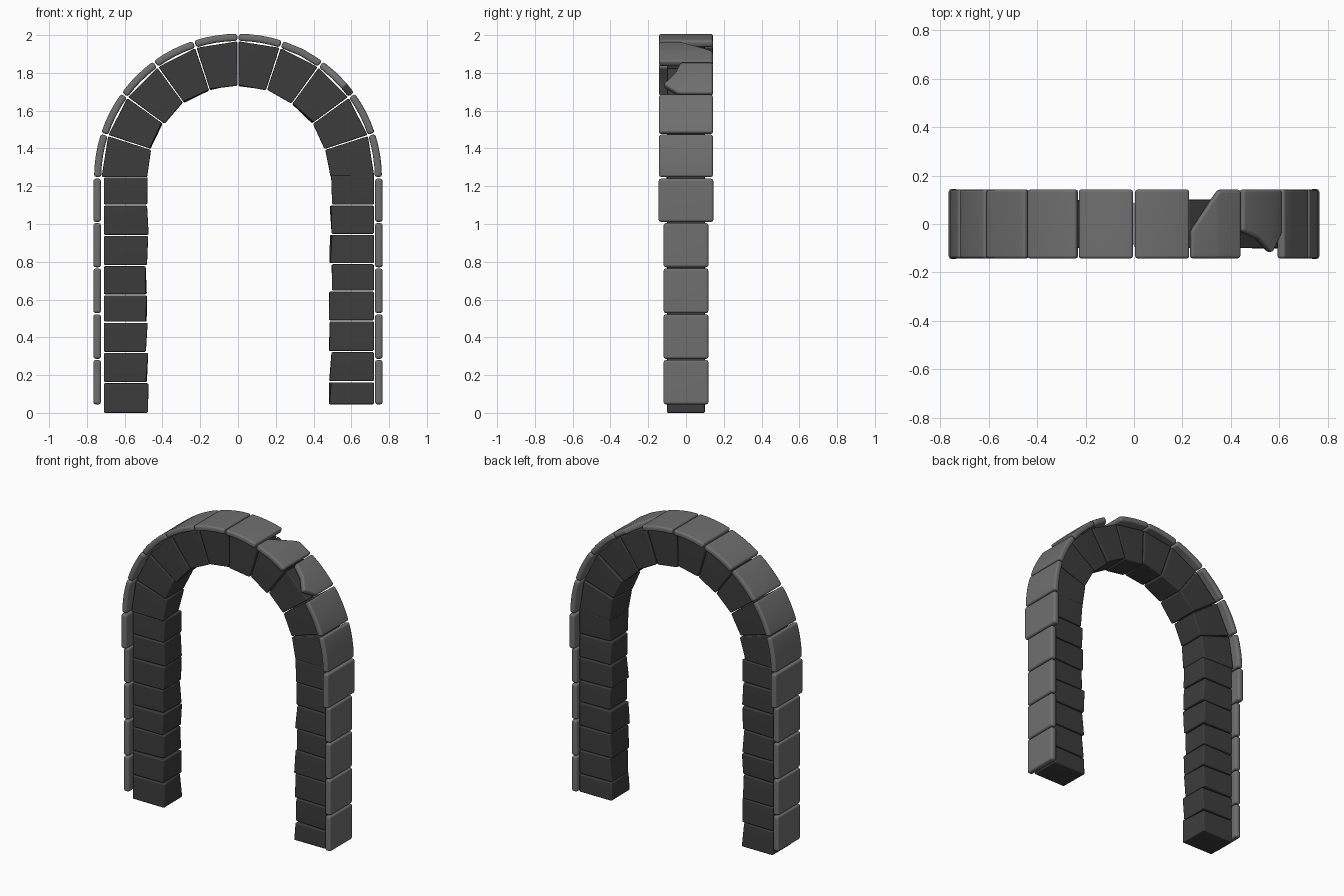
import bpy, bmesh, random
from math import cos, sin, radians

if "Cube" in bpy.data.objects:
    bpy.data.objects.remove(bpy.data.objects["Cube"])

random.seed(4)
SPRING = 1.245  # height where the curve starts


def material(name, v):
    m = bpy.data.materials.new(name)
    m.diffuse_color = (v, v, v, 1)
    m.use_nodes = True
    m.node_tree.nodes["Principled BSDF"].inputs["Base Color"].default_value = m.diffuse_color
    return m


DARK = material("dark_stone", 0.045)
LIGHT = material("light_stone", 0.16)


def on_leg(side):
    return lambda z, r: (side * r, z)


def on_arc(a, r):
    return r * cos(radians(a)), SPRING + r * sin(radians(a))


def block(name, place, cols, r0, r1, bevel, mat, rough=0.0):
    """Loft of (position, front y, back y) columns between radii r0 and r1."""
    bm = bmesh.new()
    rings = []
    for t, ya, yb in cols:
        ring = []
        for r, y in ((r0, ya), (r1, ya), (r1, yb), (r0, yb)):
            if r == r0:  # worn corners on the opening side
                r += random.uniform(-0.2, 1) * rough
                y *= 1 - random.uniform(-0.2, 1) * rough * 9
            x, z = place(t, r)
            ring.append(bm.verts.new((x, y, z)))
        rings.append(ring)
    for a, b in zip(rings, rings[1:]):
        for i in range(4):
            j = (i + 1) % 4
            bm.faces.new((a[i], a[j], b[j], b[i]))
    bm.faces.new(rings[0])
    bm.faces.new(rings[-1])
    bmesh.ops.recalc_face_normals(bm, faces=bm.faces)
    me = bpy.data.meshes.new(name)
    bm.to_mesh(me)
    bm.free()
    me.materials.append(mat)
    ob = bpy.data.objects.new(name, me)
    bpy.context.collection.objects.link(ob)
    mod = ob.modifiers.new("worn_edges", 'BEVEL')
    mod.width = bevel
    mod.segments = 2
    mod.limit_method = 'ANGLE'
    mod.angle_limit = radians(35)
    me.shade_smooth()
    wn = ob.modifiers.new("normals", 'WEIGHTED_NORMAL')
    wn.keep_sharp = True


def span(a, b, ya, yb, n=1):
    return [(a + (b - a) * i / n, ya, yb) for i in range(n + 1)]


# leg stones and their outer facing slabs
levels = {
    -1: [0, .16, .32, .48, .625, .78, .94, 1.1, 1.25],
    1: [.045, .165, .325, .487, .645, .79, .945, 1.1, 1.26],
}
slab_levels = [.042, .283, .525, .768, 1.008, 1.243]
for side, word in ((-1, "left"), (1, "right")):
    inner, outer = (.475, .71) if side < 0 else (.483, .72)
    zs = levels[side]
    for i, (a, b) in enumerate(zip(zs, zs[1:])):
        block(f"{word}_leg_stone_{i + 1}", on_leg(side),
              span(a + (.003 if i else 0), b - .003, -.1, .1),
              inner, outer, .007, DARK, .016)
    for i, (a, b) in enumerate(zip(slab_levels, slab_levels[1:])):
        y = .145 if i == 4 else .119
        block(f"{word}_facing_slab_{i + 1}", on_leg(side),
              span(a + .003, b - .003, -y, y), .725, .766, .013, LIGHT)

# wedge stones of the arch
for i in range(10):
    block(f"arch_stone_{i + 1}", on_arc, span(18 * i + .3, 18 * i + 17.7, -.1, .1),
          .483, .722, .007, DARK, .016)

# curved slabs over the arch, two of them broken
broken = {
    2: [(36.3, -.04, .142), (41, -.12, .142), (47, -.06, .142), (53.7, -.03, .142)],
    3: [(54.3, -.142, .142), (62, -.142, .142), (64, -.142, .11), (71.7, -.142, -.03)],
}
for i in range(10):
    cols = broken.get(i) or span(18 * i + .3, 18 * i + 17.7, -.143, .143, 4)
    block(f"arch_slab_{i + 1}", on_arc, cols, .724, .762, .012, LIGHT)
